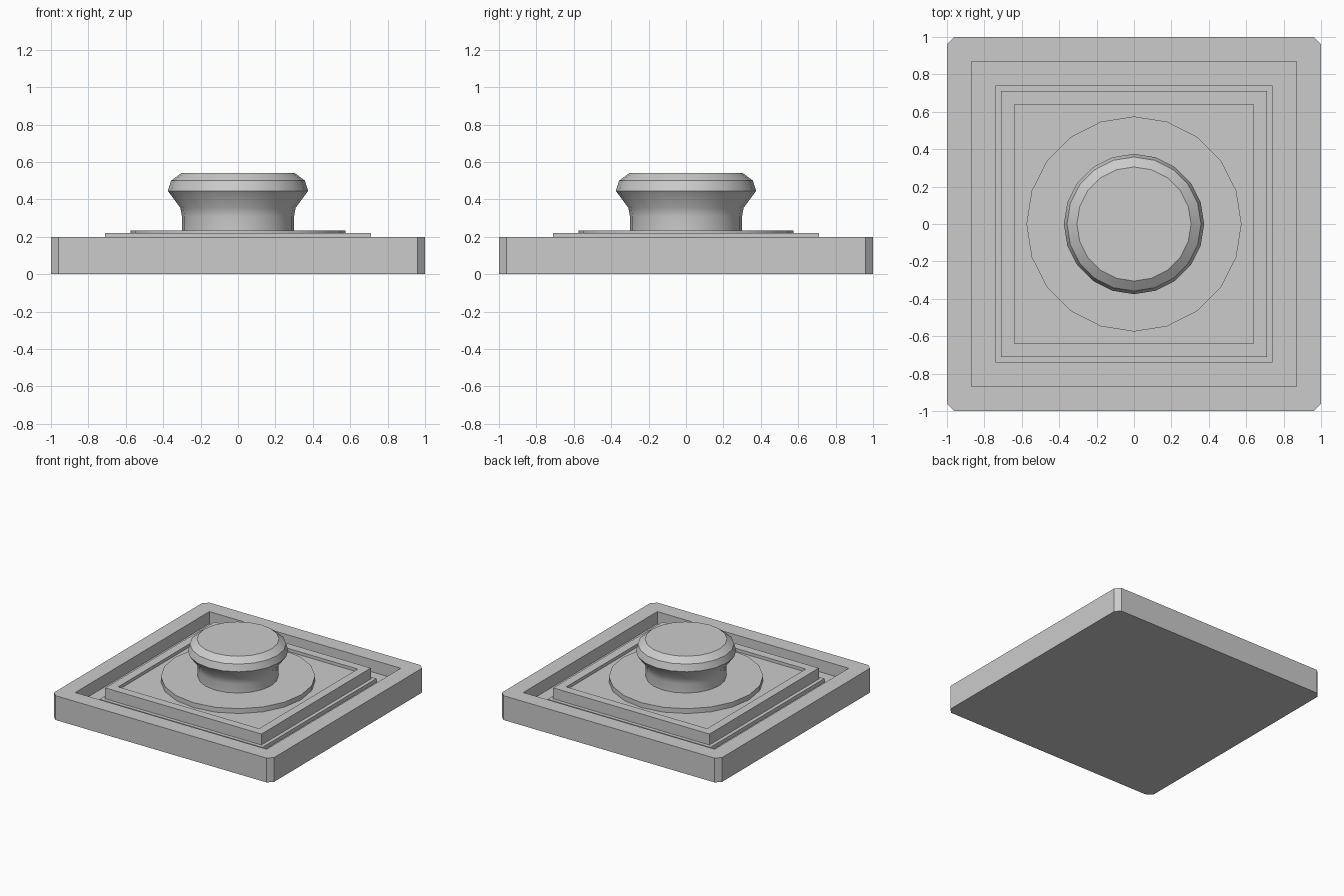
import bpy, bmesh, math

if "Cube" in bpy.data.objects:
    bpy.data.objects.remove(bpy.data.objects["Cube"])


def ring_square(half, z, cut=0.0):
    h, i = half, half - cut
    return [(i, -h, z), (h, -i, z), (h, i, z), (i, h, z),
            (-i, h, z), (-h, i, z), (-h, -i, z), (-i, -h, z)]


def ring_round(r, z, n=20):
    return [(r * math.cos(2 * math.pi * k / n), r * math.sin(2 * math.pi * k / n), z)
            for k in range(n)]


def loft(name, rings, smooth=False):
    """Skin a stack of rings and cap both ends."""
    bm = bmesh.new()
    loops = [[bm.verts.new(p) for p in ring] for ring in rings]
    n = len(loops[0])
    for a, b in zip(loops, loops[1:]):
        for k in range(n):
            j = (k + 1) % n
            bm.faces.new((a[k], a[j], b[j], b[k]))
    bm.faces.new(loops[0][::-1])
    bm.faces.new(loops[-1])
    bmesh.ops.remove_doubles(bm, verts=bm.verts, dist=1e-5)
    bmesh.ops.recalc_face_normals(bm, faces=bm.faces)
    mesh = bpy.data.meshes.new(name)
    bm.to_mesh(mesh)
    bm.free()
    obj = bpy.data.objects.new(name, mesh)
    bpy.context.collection.objects.link(obj)
    if smooth:
        bpy.ops.object.select_all(action='DESELECT')
        obj.select_set(True)
        bpy.context.view_layer.objects.active = obj
        bpy.ops.object.shade_smooth_by_angle(angle=math.radians(30))
    return obj


# square base: chamfered outer wall, moat, low step, raised frame, inner floor
base = [ring_square(1.0, 0.0, 0.04), ring_square(1.0, 0.2, 0.04)]
base += [ring_square(h, z) for h, z in (
    (0.87, 0.2), (0.87, 0.10), (0.74, 0.10), (0.74, 0.13),
    (0.71, 0.13), (0.71, 0.22), (0.64, 0.22), (0.64, 0.195))]
loft("base", base)

# round plate with the flared knob rising from it
knob = [(0.575, 0.195), (0.575, 0.235), (0.30, 0.235), (0.30, 0.31), (0.308, 0.355),
        (0.375, 0.445), (0.358, 0.50), (0.305, 0.54)]
loft("plate_and_knob", [ring_round(r, z) for r, z in knob], smooth=True)
